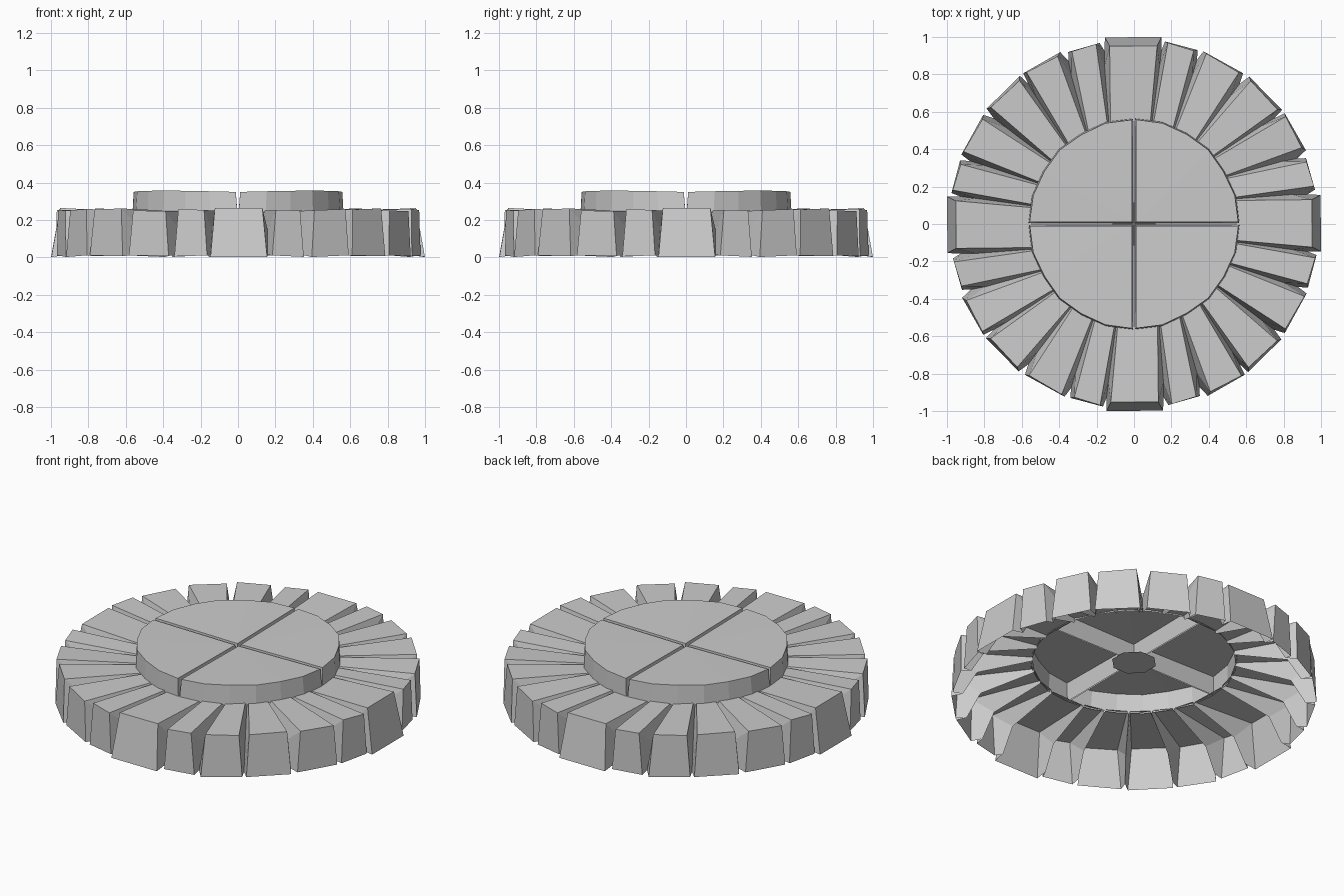
import bpy, bmesh, math, random
from mathutils import Vector

if "Cube" in bpy.data.objects:
    bpy.data.objects.remove(bpy.data.objects["Cube"])

random.seed(4)
stone = bpy.data.materials.new("stone grey")
stone.diffuse_color = (0.6, 0.6, 0.6, 1)
stone.use_nodes = True
stone.node_tree.nodes["Principled BSDF"].inputs["Base Color"].default_value = stone.diffuse_color


def pol(r, deg, z):
    a = math.radians(deg)
    return Vector((r * math.cos(a), r * math.sin(a), z))


def make(name, faces):
    """Open shell from a list of faces given as points; touching points are merged."""
    bm = bmesh.new()
    for pts in faces:
        bm.faces.new([bm.verts.new(p) for p in pts])
    bmesh.ops.remove_doubles(bm, verts=bm.verts, dist=0.0005)
    me = bpy.data.meshes.new(name)
    bm.to_mesh(me)
    bm.free()
    me.materials.append(stone)
    ob = bpy.data.objects.new(name, me)
    bpy.context.collection.objects.link(ob)
    return ob


# Grooves in one quarter: outer angle, inner angle, half gap on either side
grooves = [(9.7, 14, 1.2, 1.5), (21.9, 27, 1.4, 1.9), (37, 40, 1.0, 0.9),
           (53, 53, 1.5, 1.6), (69, 67, 1.3, 1.3), (81, 80, 0.9, 0.9)]
# Stones in one quarter: top radius, bottom radius, top height
stones = [(0.965, 1.01, 0.265), (0.98, 0.985, 0.252), (0.99, 1.0, 0.255),
          (0.985, 1.0, 0.258), (0.99, 0.995, 0.25), (0.985, 0.99, 0.255)]
jit = [[random.uniform(-1, 1) for _ in range(6)] for _ in stones]


def side(groove, base, sign, s, j):
    """Edge points of a stone beside a groove; sign is +1 after the groove."""
    ao, ai, lo, hi = groove
    h = hi if sign > 0 else lo
    k = j[:3] if sign > 0 else j[3:]
    rt, rb, z = s
    ao, ai = ao + base, ai + base
    return dict(
        it=pol(0.555, ai + sign * 0.9, 0.247 + 0.004 * k[0]),
        ot=pol(rt + 0.006 * k[1], ao + sign * (h + 0.7), z + 0.005 * k[2]),
        ob=pol(rb, ao + sign * h * 0.7, 0.006 + 0.006 * k[0]),
        fb=pol(0.94, ao, 0.012), fm=pol(0.86, ao * 0.8 + ai * 0.2, 0.15),
        fi=pol(0.555, ai, 0.232))


# Outer ring of wedge stones, hollow underneath, the same in each quarter
for q in range(4):
    for i, s in enumerate(stones):
        base = q * 90 - 90
        prev = grooves[i - 1]
        a = side(prev, base - (90 if i == 0 else 0), 1, s, jit[i])
        b = side(grooves[i], base, -1, s, jit[i])
        make(f"ring_stone_{q * 6 + i + 1}", [
            (a["it"], a["ot"], b["ot"], b["it"]),
            (a["ot"], a["ob"], b["ob"], b["ot"]),
            (a["it"], a["fi"], a["fm"], a["ot"]),
            (a["ot"], a["fm"], a["fb"], a["ob"]),
            (b["it"], b["ot"], b["fm"], b["fi"]),
            (b["ot"], b["ob"], b["fb"], b["fm"])])

# Raised centre: four quarter slabs with narrow V gaps, hollow underneath
N = 6
radii = [0.563, 0.566, 0.56, 0.567, 0.562, 0.566, 0.564]
for q in range(4):
    top, low = [], []
    for i in range(N + 1):
        f = i / N
        top.append(pol(radii[i] - 0.006, q * 90 + 1.2 + 87.6 * f,
                       0.35 + 0.007 * math.sin(math.pi * f)))
        low.append(pol(radii[i], q * 90 + 0.4 + 89.2 * f, 0.24))
    tip = pol(0.016, q * 90 + 45, 0.343)
    tip_low = pol(0.005, q * 90 + 45, 0.243)
    faces = [(tip, top[i], top[i + 1]) for i in range(N)]
    faces += [(top[i], low[i], low[i + 1], top[i + 1]) for i in range(N)]
    faces += [(tip, tip_low, low[0], top[0]), (top[N], low[N], tip_low, tip)]
    make(f"centre_slab_{q + 1}", faces)

# Small plate under the middle of the slabs
make("under_plate", [[pol(0.125, 22.5 - 45 * i, 0.238) for i in range(8)]])
